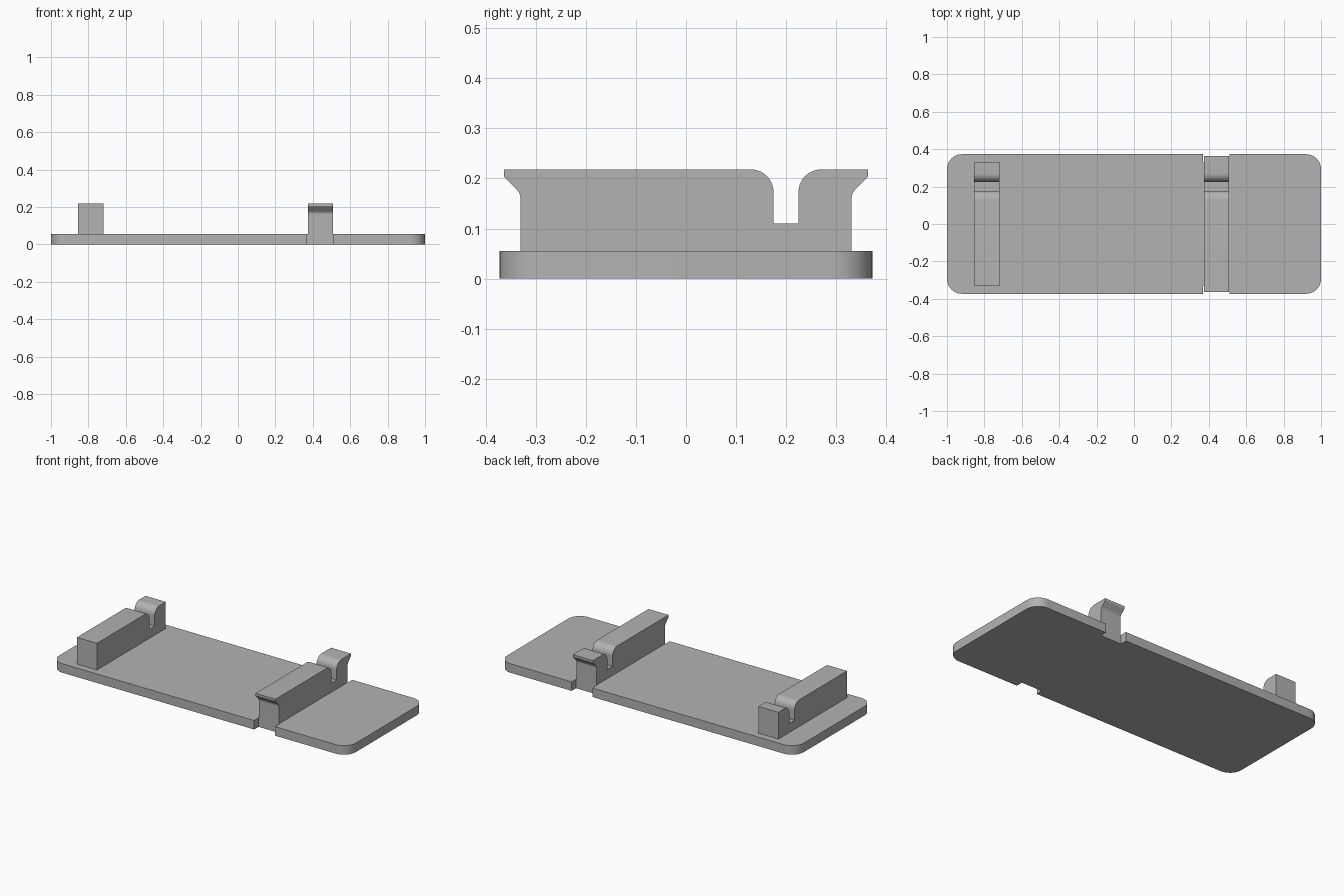
import bpy
import bmesh
import math
from mathutils import Vector

if "Cube" in bpy.data.objects:
    bpy.data.objects.remove(bpy.data.objects["Cube"], do_unlink=True)

# One plain grey plastic
GREY = (0.45, 0.45, 0.45, 1.0)
grey = bpy.data.materials.new("plain grey")
grey.use_nodes = True
grey.diffuse_color = GREY
grey.node_tree.nodes["Principled BSDF"].inputs["Base Color"].default_value = GREY

HALF_X, HALF_Y, THICK = 1.0, 0.373, 0.055
RAIL_Y, TOP = 0.331, 0.218


def rounded(corners, steps=10):
    """Turn (a, b, radius) corners into an outline with filleted corners."""
    outline = []
    for i, (a, b, radius) in enumerate(corners):
        p = Vector((a, b))
        if radius == 0:
            outline.append(p)
            continue
        u = (Vector(corners[i - 1][:2]) - p).normalized()
        v = (Vector(corners[(i + 1) % len(corners)][:2]) - p).normalized()
        half = u.angle(v) / 2
        centre = p + (u + v).normalized() * radius / math.sin(half)
        start = p + u * radius / math.tan(half) - centre
        sweep = start.angle_signed(p + v * radius / math.tan(half) - centre)
        for k in range(steps + 1):
            t = -sweep * k / steps
            c, s = math.cos(t), math.sin(t)
            outline.append(centre + Vector((c * start.x - s * start.y,
                                            s * start.x + c * start.y)))
    return outline


def extrude(name, outline, place, direction):
    """Fill an outline, extrude it into a solid and shade it."""
    bm = bmesh.new()
    face = bm.faces.new([bm.verts.new(place(p)) for p in outline])
    grown = bmesh.ops.extrude_face_region(bm, geom=[face], use_keep_orig=True)
    verts = [g for g in grown["geom"] if isinstance(g, bmesh.types.BMVert)]
    bmesh.ops.translate(bm, verts=verts, vec=direction)
    bmesh.ops.recalc_face_normals(bm, faces=bm.faces)
    mesh = bpy.data.meshes.new(name)
    bm.to_mesh(mesh)
    bm.free()
    mesh.materials.append(grey)
    obj = bpy.data.objects.new(name, mesh)
    bpy.context.collection.objects.link(obj)
    bpy.ops.object.select_all(action="DESELECT")
    obj.select_set(True)
    bpy.context.view_layer.objects.active = obj
    bpy.ops.object.shade_smooth_by_angle(angle=math.radians(30))


# Base plate with rounded corners and a notch in each long edge
half_outline = [(-HALF_X, -HALF_Y, 0.08), (0.37, -HALF_Y, 0), (0.37, -RAIL_Y, 0),
                (0.51, -RAIL_Y, 0), (0.51, -HALF_Y, 0), (HALF_X, -HALF_Y, 0.08)]
plate = half_outline + [(x, -y, r) for x, y, r in reversed(half_outline)]
extrude("base_plate", rounded(plate), lambda p: (p.x, p.y, 0), (0, 0, THICK))


# Rails: a slot with rounded lips, and ends either plain or hooked
slot = [(0.225, TOP, 0.045), (0.225, 0.11, 0), (0.175, 0.11, 0), (0.175, TOP, 0.045)]
plain_end = [(RAIL_Y, THICK, 0), (RAIL_Y, TOP, 0)]
hooked_end = [(RAIL_Y, THICK, 0), (RAIL_Y, 0.17, 0.025),
              (0.364, 0.204, 0.006), (0.364, TOP, 0)]

for name, end, x0, x1 in (("plain_rail", plain_end, -0.855, -0.72),
                          ("hooked_rail", hooked_end, 0.373, 0.508)):
    profile = end + slot + [(-y, z, r) for y, z, r in reversed(end)]
    extrude(name, rounded(profile), lambda p: (x0, p.x, p.y), (x1 - x0, 0, 0))
